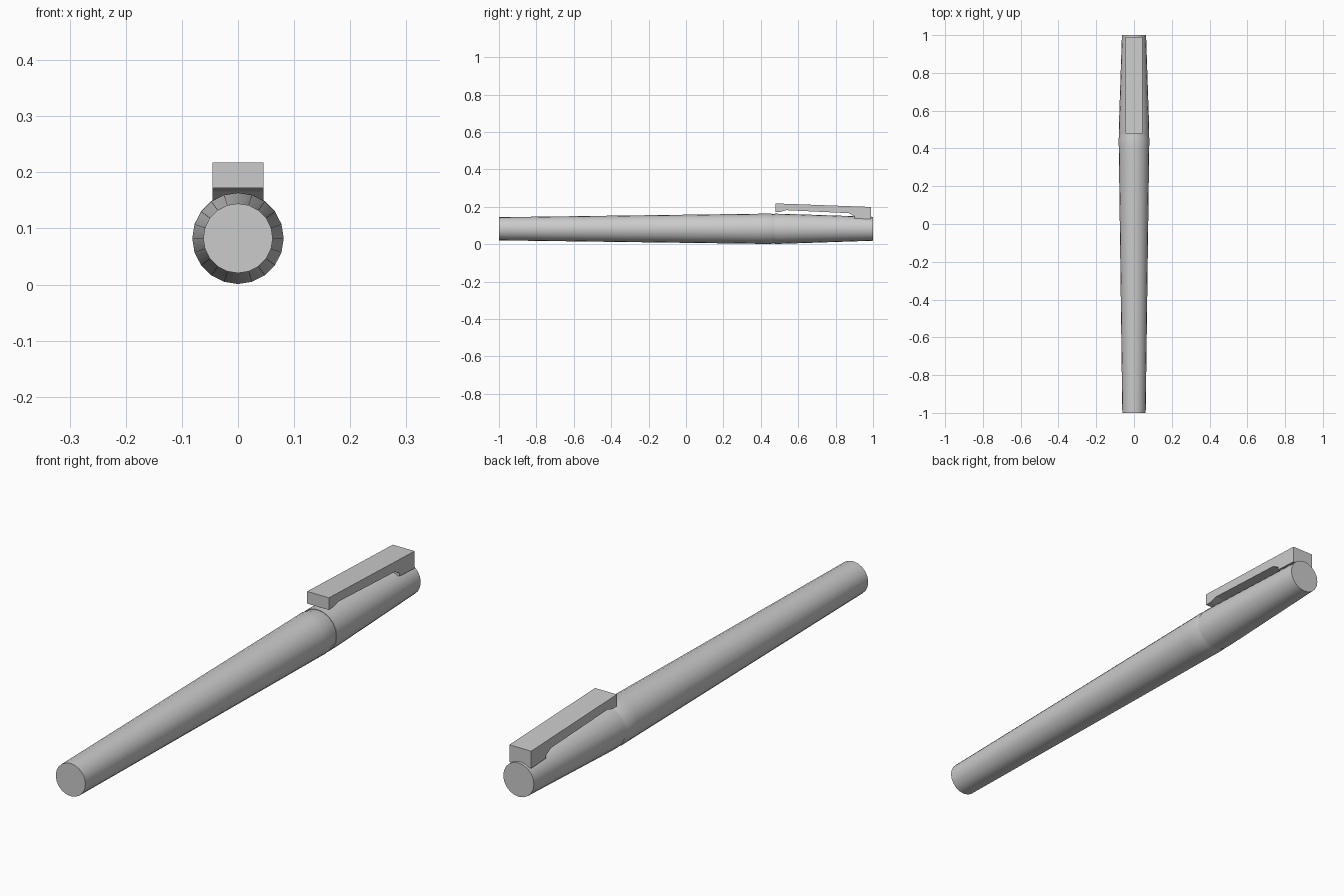
import bpy, bmesh, math

if "Cube" in bpy.data.objects:
    bpy.data.objects.remove(bpy.data.objects["Cube"])

AXIS_Z, SIDES = 0.0825, 20


def finish(name, bm, smooth):
    bmesh.ops.recalc_face_normals(bm, faces=bm.faces)
    me = bpy.data.meshes.new(name)
    bm.to_mesh(me)
    bm.free()
    ob = bpy.data.objects.new(name, me)
    bpy.context.collection.objects.link(ob)
    if smooth:
        bpy.ops.object.select_all(action='DESELECT')
        ob.select_set(True)
        bpy.context.view_layer.objects.active = ob
        bpy.ops.object.shade_smooth_by_angle(angle=math.radians(30))
    return ob


def turned(name, profile):
    """Solid of revolution along y from (y, radius) pairs, capped at both ends."""
    bm = bmesh.new()
    rings = []
    for y, r in profile:
        rings.append([bm.verts.new((r * math.sin(2 * math.pi * i / SIDES), y,
                                    AXIS_Z + r * math.cos(2 * math.pi * i / SIDES)))
                      for i in range(SIDES)])
    for a, b in zip(rings, rings[1:]):
        for i in range(SIDES):
            j = (i + 1) % SIDES
            bm.faces.new((a[i], a[j], b[j], b[i]))
    bm.faces.new(rings[0])
    bm.faces.new(rings[-1])
    return finish(name, bm, True)


def extruded(name, profile, half_width):
    """Extrude a (y, z) outline across x."""
    bm = bmesh.new()
    face = bm.faces.new([bm.verts.new((-half_width, y, z)) for y, z in profile])
    new = bmesh.ops.extrude_face_region(bm, geom=[face])['geom']
    bmesh.ops.translate(bm, vec=(2 * half_width, 0, 0),
                        verts=[v for v in new if isinstance(v, bmesh.types.BMVert)])
    return finish(name, bm, False)


# Long tapered barrel with a slim neck that runs into the cap
turned("barrel", [(-1, 0.062), (0.40, 0.0805), (0.452, 0.0815),
                  (0.462, 0.079), (0.49, 0.078)])

# Cap tapering to the flat end
turned("cap", [(0.475, 0.0805), (0.52, 0.080), (1, 0.064)])

# Pocket clip: sloped bar with a tip bump and a foot sunk in the cap
extruded("clip", [(0.478, 0.218), (0.99, 0.199), (0.99, 0.134), (0.90, 0.138),
                  (0.90, 0.150), (0.87, 0.166), (0.70, 0.174), (0.535, 0.182),
                  (0.505, 0.173), (0.478, 0.172)], 0.0455)
